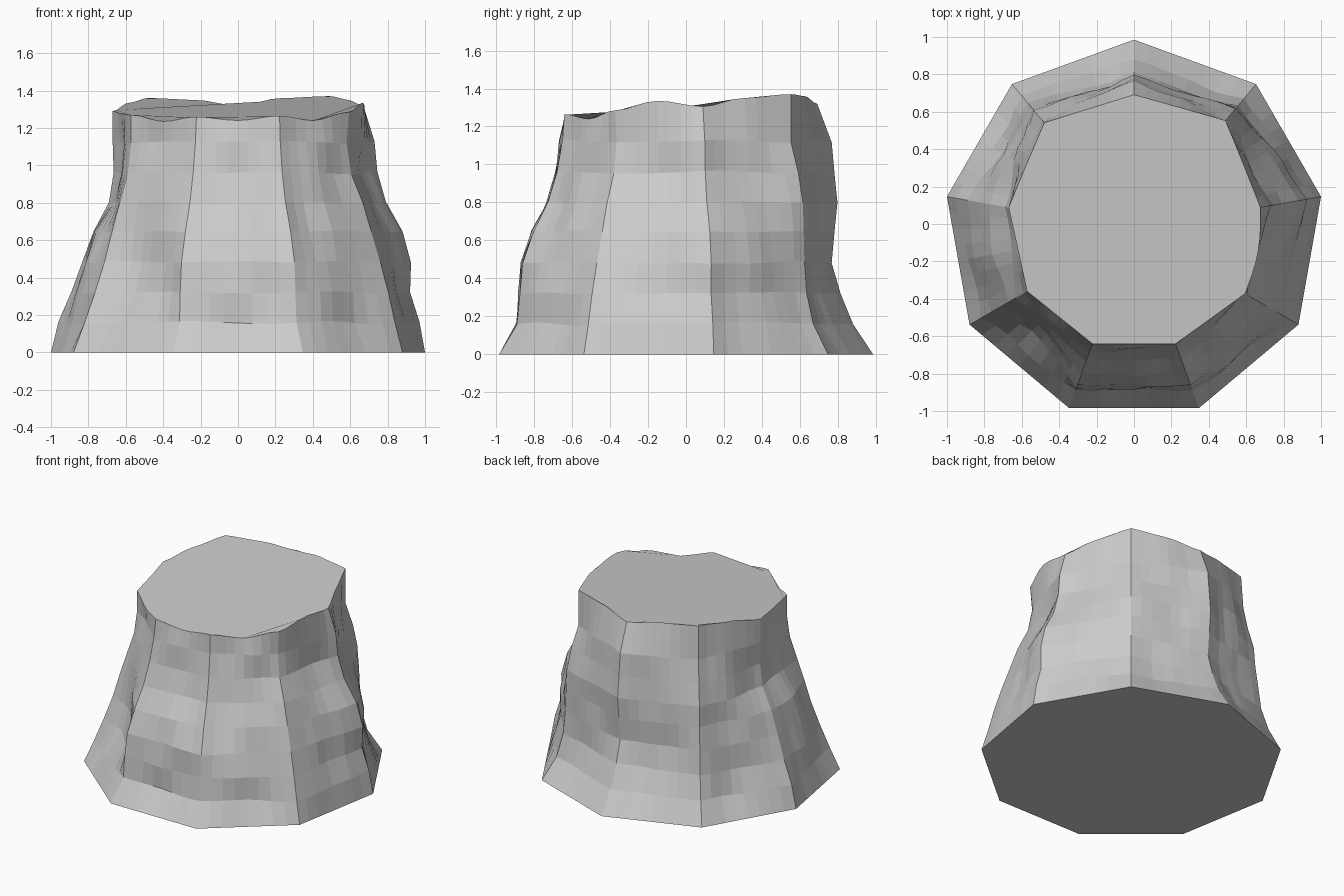
import bpy, bmesh, math
from mathutils import Vector, noise

if "Cube" in bpy.data.objects:
    bpy.data.objects.remove(bpy.data.objects["Cube"])

SIDES, SEG, R, CY = 9, 8, 1.0154, -0.03
LEVELS = [0, .16, .32, .485, .65, .80, .955, 1.12]

# radial scale from foot to rim for each corner, clockwise from the back
PROFILES = [
    (1, .895, .83, .785, .80, .815, .80, .785, .71),
    (1, .90, .855, .84, .835, .83, .80, .75, .75),
    (1, .97, .92, .925, .88, .79, .745, .73, .675),
    (1, .955, .915, .865, .81, .76, .69, .66, .675),
    (1, .90, .885, .87, .81, .73, .68, .65, .64),
    (1, .90, .89, .87, .81, .74, .69, .655, .64),
    (1, .935, .87, .81, .765, .72, .67, .65, .65),
    (1, .96, .89, .83, .77, .69, .665, .67, .67),
    (1, .92, .87, .85, .83, .82, .78, .75, .735),
]
# extra hollow (-) or bulge (+) in the middle of some sides
HOLLOWS = {
    5: (0, -.02, -.07, -.08, -.02, .01, 0, 0, 0),
    6: (0, -.01, .01, .02, .02, .01, 0, 0, 0),
    2: (0, 0, 0, 0, 0, 0, 0, .02, .03),
}
# rim heights at corners and side middles
RIM = [1.32, 1.36, 1.37, 1.35, 1.305, 1.335, 1.285, 1.24, 1.265,
       1.24, 1.26, 1.235, 1.27, 1.275, 1.29, 1.335, 1.36, 1.35]


def corner(k):
    a = math.radians(90 - 40 * k)
    return Vector((R * math.cos(a), R * math.sin(a), 0))


def rim_height(t):
    i = int(t * 2)
    f = (1 - math.cos(math.pi * (t * 2 - i))) / 2
    return RIM[i % 18] * (1 - f) + RIM[(i + 1) % 18] * f


# rough nine-sided flared body
bm = bmesh.new()
rings = []
for lv in range(9):
    ring = []
    for k in range(SIDES):
        for s in range(SEG):
            f = s / SEG
            nxt = (k + 1) % SIDES
            scale = PROFILES[k][lv] * (1 - f) + PROFILES[nxt][lv] * f
            p = corner(k).lerp(corner(k + 1), f) * scale
            out = p.normalized()
            p.z = rim_height(k + f) if lv == 8 else LEVELS[lv]
            bump = HOLLOWS[k][lv] if k in HOLLOWS else 0
            if 0 < lv < 8:
                # uneven surface, fading out at the corners
                bump += noise.noise(p * 3.6 + Vector((3, 7, 1))) * .05
                p.z += noise.noise(p * 2.5) * .015
            p += out * bump * math.sin(math.pi * f)
            p.y += CY
            ring.append(bm.verts.new(p))
    rings.append(ring)

n = SIDES * SEG
for a, b in zip(rings, rings[1:]):
    for i in range(n):
        j = (i + 1) % n
        bm.faces.new((a[j], a[i], b[i], b[j]))

# flat foot and cut top
bm.faces.new(rings[0])
bm.faces.new(rings[-1][::-1])
bmesh.ops.recalc_face_normals(bm, faces=bm.faces[:])

mesh = bpy.data.meshes.new("stump")
bm.to_mesh(mesh)
bm.free()
bpy.context.collection.objects.link(bpy.data.objects.new("stump", mesh))
